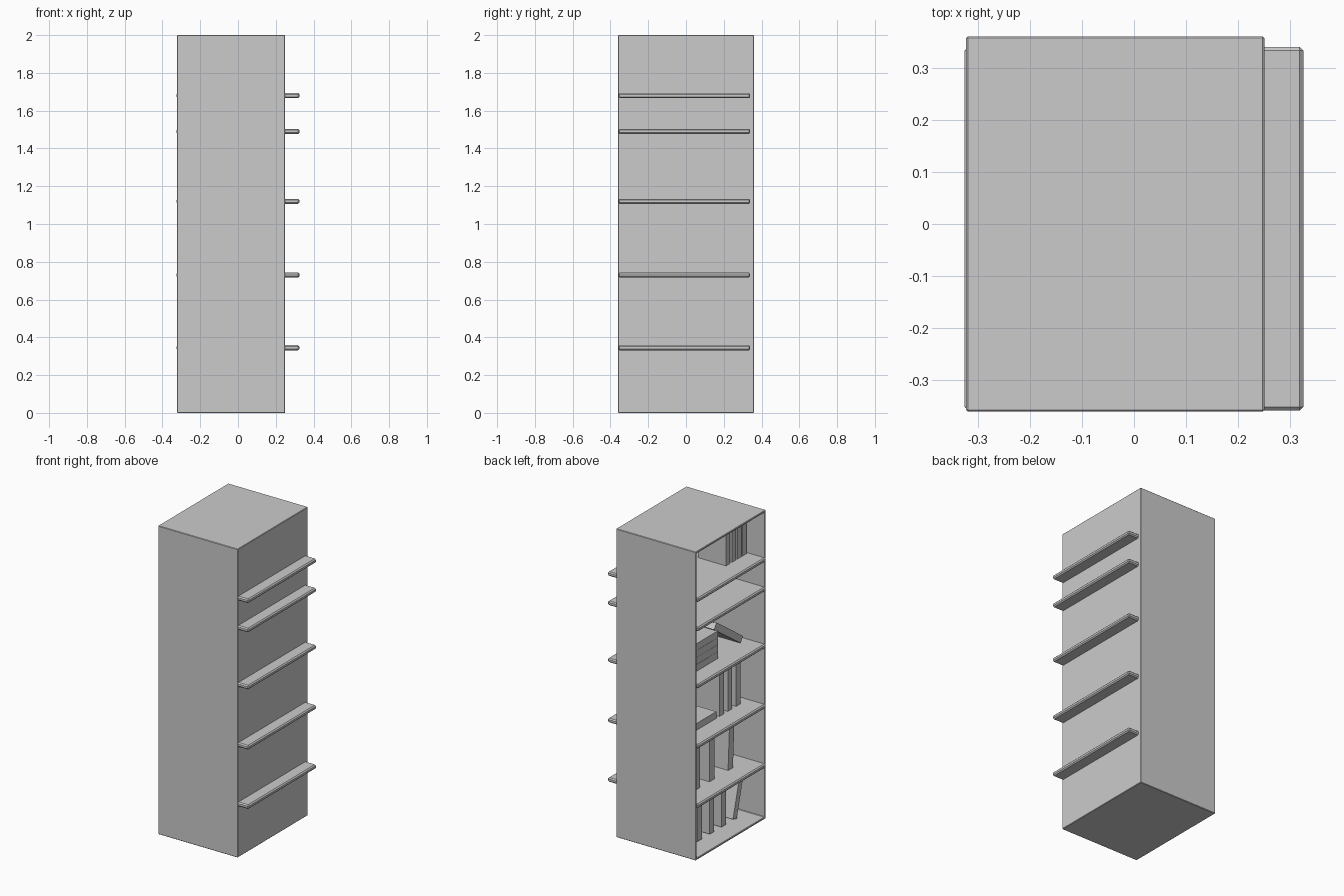
import bpy, bmesh
from math import radians
from mathutils import Matrix, Vector

if "Cube" in bpy.data.objects:
    bpy.data.objects.remove(bpy.data.objects["Cube"])


def finish(bm, name, bevel=0):
    bmesh.ops.recalc_face_normals(bm, faces=bm.faces)
    me = bpy.data.meshes.new(name)
    bm.to_mesh(me)
    bm.free()
    ob = bpy.data.objects.new(name, me)
    bpy.context.collection.objects.link(ob)
    if bevel:
        m = ob.modifiers.new("bevel", 'BEVEL')
        m.width = bevel
        m.segments = 1
    return ob


def add_box(bm, lo, hi):
    lo, hi = Vector(lo), Vector(hi)
    mat = Matrix.Translation((lo + hi) / 2) @ Matrix.Diagonal((*(hi - lo), 1))
    return bmesh.ops.create_cube(bm, size=1, matrix=mat)["verts"]


# Case: a box hollowed out from its open -x side
bm = bmesh.new()
add_box(bm, (-0.322, -0.36, 0), (0.25, 0.36, 2))
bm.normal_update()
opening = min(bm.faces, key=lambda f: f.calc_center_median().x)
bmesh.ops.inset_region(bm, faces=[opening], thickness=0.018)
out = bmesh.ops.extrude_face_region(bm, geom=[opening])["geom"]
moved = [v for v in out if isinstance(v, bmesh.types.BMVert)]
bmesh.ops.translate(bm, verts=moved, vec=(0.554, 0, 0))
if opening.is_valid:
    bmesh.ops.delete(bm, geom=[opening], context='FACES_ONLY')
finish(bm, "case", 0.003)

# Shelves run through the back panel and stick out on the +x side
SHELF_Z = [0.345, 0.73, 1.12, 1.49, 1.68]
for i, z in enumerate(SHELF_Z):
    bm = bmesh.new()
    add_box(bm, (-0.325, -0.358, z - 0.0135), (0.325, 0.34, z + 0.0135))
    finish(bm, f"shelf_{i + 1}", 0.007)


def book(name, y, z, thick=0.04, height=0.27, depth=0.2, x=-0.2, tilt=0):
    """Book standing on z, spine towards -x, tilted about x by its base."""
    bm = bmesh.new()
    h, c = thick / 2, 0.006
    # cover: C-shaped outline swept up the height
    outline = [(0, -h), (depth, -h), (depth, -h + c), (c, -h + c),
               (c, h - c), (depth, h - c), (depth, h), (0, h)]
    f = bm.faces.new([bm.verts.new((px, py, 0)) for px, py in outline])
    top = bmesh.ops.extrude_face_region(bm, geom=[f])["geom"]
    bmesh.ops.translate(bm, vec=(0, 0, height),
                        verts=[v for v in top if isinstance(v, bmesh.types.BMVert)])
    # page block set back inside the cover
    add_box(bm, (c, -h + c, 0.006), (depth - 0.006, h - c, height - 0.006))
    ob = finish(bm, name)
    ob.location = (x, y, z)
    ob.rotation_euler.x = radians(tilt)
    return ob


TOPS = [0.018] + [z + 0.0135 for z in SHELF_Z]

# Upright books: shelf level -> (y, thickness, height, tilt)
uprights = {
    0: [(0.145, 0.045, 0.275, 0), (0.02, 0.045, 0.28, 0),
        (-0.10, 0.045, 0.27, 0), (-0.215, 0.04, 0.27, 15)],
    1: [(0.165, 0.05, 0.29, 0), (0.02, 0.05, 0.29, 0), (-0.17, 0.05, 0.28, 3)],
    3 - 1: [(-0.08, 0.045, 0.29, 0), (-0.165, 0.045, 0.29, 0), (-0.25, 0.045, 0.28, 0)],
    5: [(-0.145, 0.04, 0.25, 0), (-0.207, 0.04, 0.25, 0),
        (-0.262, 0.04, 0.25, 0), (-0.315, 0.04, 0.25, 0)],
}
for level, row in uprights.items():
    for k, (y, t, h, tilt) in enumerate(row):
        book(f"book_{level}_{k}", y, TOPS[level], t, h, 0.2, tilt=tilt)

# Flat books: a single one on the third level, a stack on the fourth
book("flat_book", -0.025, TOPS[2] + 0.022, 0.044, 0.27, 0.2, tilt=-90)
for k in range(4):
    book(f"stacked_book_{k}", -0.03, TOPS[3] + 0.0225 + 0.045 * k,
         0.044, 0.27, 0.2, x=-0.21, tilt=-90)

# Book leaning against the stack
book("leaning_book", -0.285, TOPS[3] + 0.022, 0.045, 0.33, 0.2, tilt=-55)
